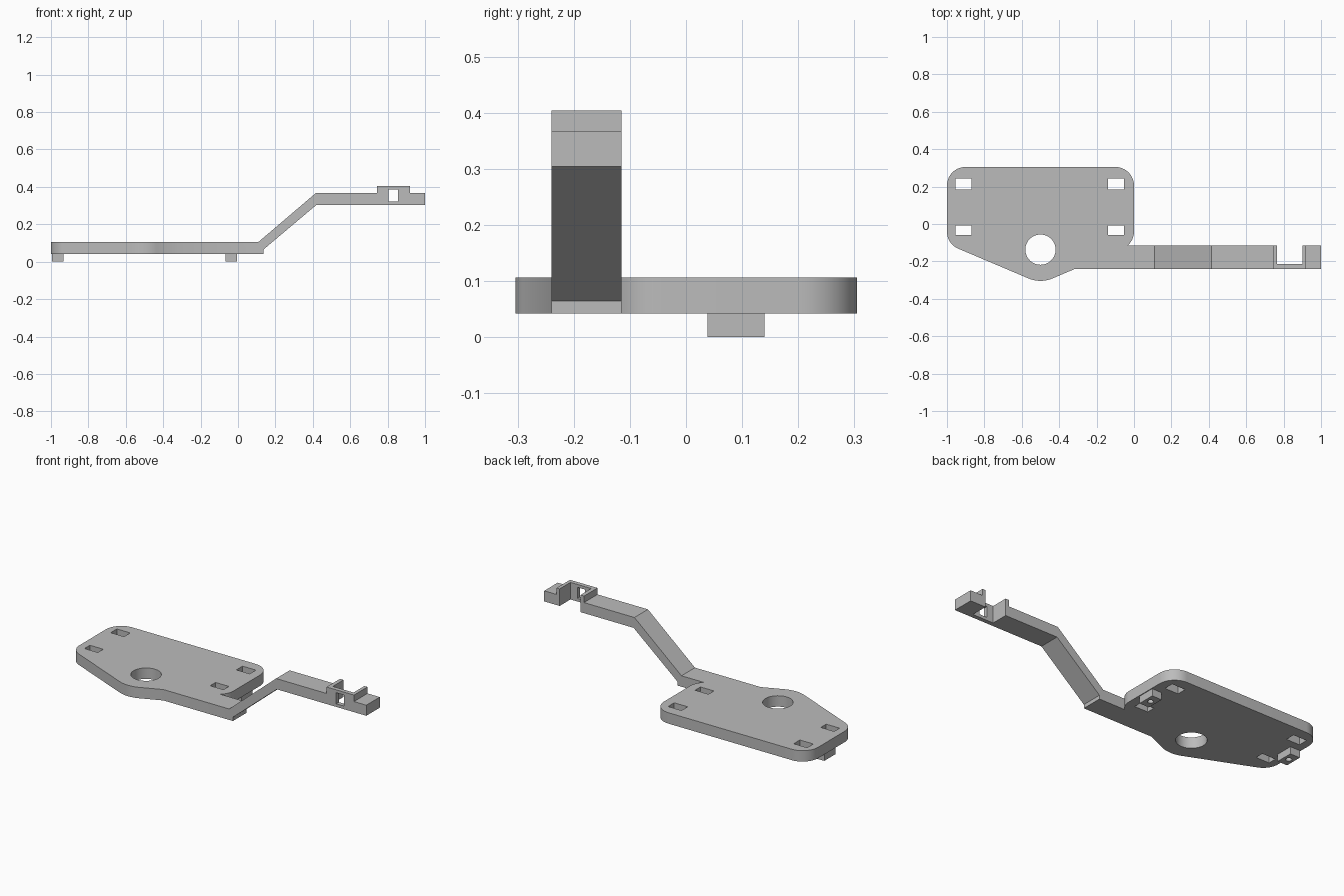
import bpy, bmesh
from math import sin, cos, radians
from mathutils import Vector

cube = bpy.data.objects.get("Cube")
if cube:
    bpy.data.objects.remove(cube, do_unlink=True)

grey = bpy.data.materials.new("light_grey")
grey.use_nodes = True
grey.diffuse_color = (0.5, 0.5, 0.5, 1)
grey.node_tree.nodes["Principled BSDF"].inputs["Base Color"].default_value = (0.5, 0.5, 0.5, 1)

BOTTOM, TOP = 0.042, 0.106       # plate thickness
FRONT, BACK = -0.24, -0.115      # arm width


def extrude(name, points, offset):
    """Solid made by sweeping a closed outline along an offset."""
    bm = bmesh.new()
    face = bm.faces.new([bm.verts.new(p) for p in points])
    result = bmesh.ops.extrude_face_region(bm, geom=[face])
    moved = [v for v in result["geom"] if isinstance(v, bmesh.types.BMVert)]
    bmesh.ops.translate(bm, verts=moved, vec=Vector(offset))
    bmesh.ops.recalc_face_normals(bm, faces=bm.faces)
    mesh = bpy.data.meshes.new(name)
    bm.to_mesh(mesh)
    bm.free()
    mesh.materials.append(grey)
    obj = bpy.data.objects.new(name, mesh)
    bpy.context.collection.objects.link(obj)
    return obj


def box(name, x0, x1, y0, y1, z0, z1):
    return extrude(name, [(x0, y0, z0), (x1, y0, z0), (x1, y1, z0), (x0, y1, z0)], (0, 0, z1 - z0))


def arc(x, y, radius, start, end, steps=16):
    angles = [radians(start + (end - start) * i / steps) for i in range(steps + 1)]
    return [(x + radius * cos(a), y + radius * sin(a)) for a in angles]


def cylinder(name, x, y, radius, z0, z1):
    ring = arc(x, y, radius, 0, 360, 48)[:-1]
    return extrude(name, [(px, py, z0) for px, py in ring], (0, 0, z1 - z0))


def combine(target, tool, operation):
    """Apply a boolean and discard the tool object."""
    mod = target.modifiers.new("combine", 'BOOLEAN')
    mod.operation, mod.solver, mod.object = operation, 'EXACT', tool
    bpy.context.view_layer.objects.active = target
    bpy.ops.object.modifier_apply(modifier=mod.name)
    bpy.data.objects.remove(tool, do_unlink=True)


# Base plate: rounded corners and a rounded hub at the front
outline = (arc(-0.1, 0.205, 0.1, 0, 90) + arc(-0.9, 0.205, 0.1, 90, 180)
           + arc(-0.9, -0.04, 0.1, 180, 247) + arc(-0.5, -0.139, 0.165, 247, 293)
           + arc(-0.1, -0.04, 0.1, 293, 360))
plate = extrude("base_plate_with_arm", [(x, y, BOTTOM) for x, y in outline], (0, 0, TOP - BOTTOM))

# Cranked arm
profile = [(-0.32, BOTTOM), (0.135, BOTTOM), (0.135, 0.064), (0.42, 0.304), (1, 0.304),
           (1, 0.366), (0.415, 0.366), (0.11, TOP), (-0.32, TOP)]
arm = extrude("arm", [(x, FRONT, z) for x, z in profile], (0, BACK - FRONT, 0))
combine(plate, arm, 'UNION')

# Raised clip near the arm tip, open at the back, with a window in its front wall
combine(plate, box("clip", 0.742, 0.92, FRONT, BACK, 0.304, 0.404), 'UNION')
combine(plate, box("clip_recess", 0.765, 0.9, -0.215, 0, 0.2, 0.5), 'DIFFERENCE')
combine(plate, box("clip_window", 0.805, 0.855, -0.3, -0.2, 0.322, 0.387), 'DIFFERENCE')

# Hub hole and four strap slots
combine(plate, cylinder("hub_hole", -0.5, -0.137, 0.081, 0, 0.2), 'DIFFERENCE')
for x in (-0.955, -0.14):
    for y in (-0.058, 0.185):
        combine(plate, box("slot", x, x + 0.087, y, y + 0.05 + 0.007 * (y > 0), 0, 0.2), 'DIFFERENCE')

# Feet with blind holes underneath
feet = []
for side, x in (("right", -0.995), ("left", -0.068)):
    foot = box(side + "_foot", x, x + 0.063, 0.038, 0.14, 0, BOTTOM)
    combine(foot, cylinder("foot_hole", x + 0.0315, 0.089, 0.016, -0.02, 0.034), 'DIFFERENCE')
    feet.append(foot)

# Smooth curved walls, sharp edges elsewhere
bpy.ops.object.select_all(action='DESELECT')
for obj in [plate] + feet:
    obj.select_set(True)
bpy.context.view_layer.objects.active = plate
bpy.ops.object.shade_smooth_by_angle(angle=radians(30))
